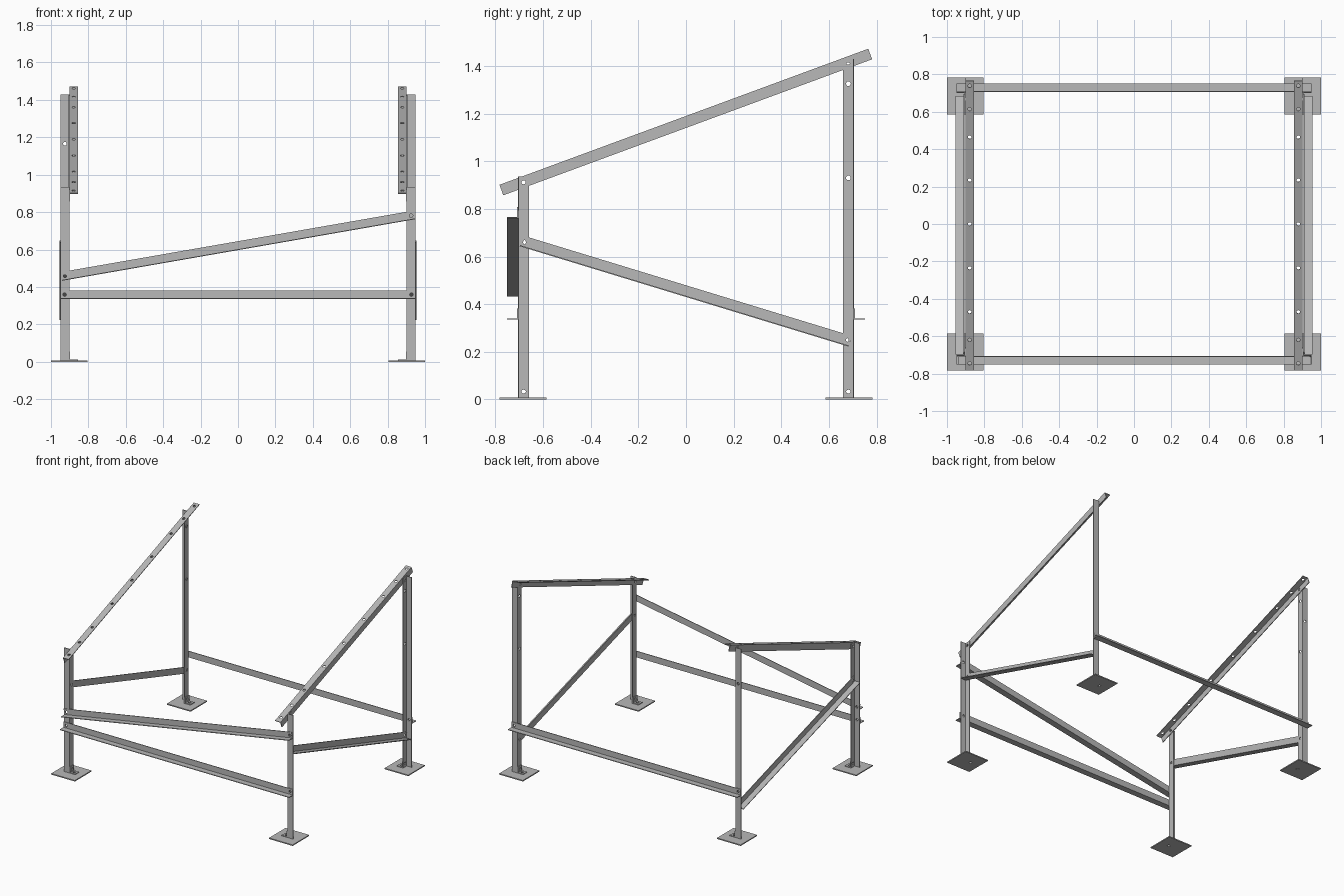
import bpy
import bmesh
from mathutils import Vector, Matrix

cube = bpy.data.objects.get("Cube")
if cube:
    bpy.data.objects.remove(cube, do_unlink=True)

steel = bpy.data.materials.new("galvanised_grey")
steel.use_nodes = True
GREY = (0.48, 0.48, 0.48, 1)
steel.diffuse_color = GREY
steel.node_tree.nodes["Principled BSDF"].inputs["Base Color"].default_value = GREY

T = 0.005       # sheet thickness
W = 0.047       # flange width
X_IN = 0.902    # inner face of the legs
Y_OUT = 0.705   # outer face of the legs


def make_object(name, bm):
    bmesh.ops.recalc_face_normals(bm, faces=bm.faces)
    mesh = bpy.data.meshes.new(name)
    bm.to_mesh(mesh)
    bm.free()
    mesh.materials.append(steel)
    obj = bpy.data.objects.new(name, mesh)
    bpy.context.scene.collection.objects.link(obj)
    return obj


def drill(obj, holes):
    """Cut round holes given as (centre, axis, radius)."""
    if not holes:
        return
    bm = bmesh.new()
    for centre, axis, radius in holes:
        turn = axis.to_track_quat('Z', 'Y').to_matrix().to_4x4()
        bmesh.ops.create_cone(bm, cap_ends=True, segments=12, radius1=radius,
                              radius2=radius, depth=0.03,
                              matrix=Matrix.Translation(centre) @ turn)
    cutter = make_object("hole_cutter", bm)
    cutter.hide_render = True
    mod = obj.modifiers.new("holes", 'BOOLEAN')
    mod.object = cutter
    mod.operation = 'DIFFERENCE'
    mod.solver = 'EXACT'
    graph = bpy.context.evaluated_depsgraph_get()
    mesh = bpy.data.meshes.new_from_object(obj.evaluated_get(graph))
    obj.modifiers.clear()
    obj.data = mesh
    bpy.data.objects.remove(cutter, do_unlink=True)


def angle_bar(name, start, end, a, b, a_holes=(), b_holes=(), radius=0.01):
    """L-section bar: its corner runs start to end, flanges point along a and b.
    Holes are distances along the bar, at mid flange."""
    start, end, a, b = Vector(start), Vector(end), Vector(a), Vector(b)
    u = (end - start).normalized()
    a = (a - u * a.dot(u)).normalized()
    profile = [(0, 0), (W, 0), (W, T), (T, T), (T, W), (0, W)]
    bm = bmesh.new()
    face = bm.faces.new([bm.verts.new(start + a * p + b * q) for p, q in profile])
    grown = bmesh.ops.extrude_face_region(bm, geom=[face], use_keep_orig=True)
    moved = [v for v in grown["geom"] if isinstance(v, bmesh.types.BMVert)]
    bmesh.ops.translate(bm, verts=moved, vec=end - start)
    obj = make_object(name, bm)
    mid = W / 2
    drill(obj, [(start + u * d + a * mid, b, radius) for d in a_holes]
          + [(start + u * d + b * mid, a, radius) for d in b_holes])
    return obj


PLATE = 0.008
for s, side in ((1, "left"), (-1, "right")):
    for q, end in ((-1, "front"), (1, "back")):
        tag = f"{end}_{side}"

        # Base plate
        bm = bmesh.new()
        bmesh.ops.create_cube(bm, size=1, matrix=Matrix.Translation(
            (s * X_IN, q * 0.684, PLATE / 2)) @ Matrix.Diagonal((0.196, 0.196, PLATE, 1)))
        plate = make_object("base_plate_" + tag, bm)
        anchor = Vector((s * (X_IN - W / 2), q * (Y_OUT - W / 2), 0))
        drill(plate, [(anchor, Vector((0, 0, 1)), 0.01)])

        # Foot clip joining leg and plate
        angle_bar("foot_clip_" + tag, (s * X_IN, q * Y_OUT, PLATE),
                  (s * X_IN, q * (Y_OUT - W), PLATE), (0, 0, 1), (-s, 0, 0),
                  [W / 2], [W / 2])

        # Upright leg
        if q < 0:
            top = 0.935
            outer = [0.36, 0.455 if s < 0 else 0.78]
            inner = [0.035, 0.66, 0.91]
        else:
            top = 1.43
            outer = [0.36] + ([1.165] if s < 0 else [])
            inner = [0.035, 0.25, 0.93, 1.325, 1.405]
        angle_bar("leg_" + tag, (s * X_IN, q * Y_OUT, PLATE),
                  (s * X_IN, q * Y_OUT, top), (s, 0, 0), (0, -q, 0),
                  [z - PLATE for z in outer], [z - PLATE for z in inner])

    # Sloping side brace
    bx = s * (X_IN + T)
    angle_bar("side_brace_" + side, (bx, -0.698, 0.643), (bx, 0.682, 0.222),
              (0, 0, 1), (s, 0, 0), [0.018, 1.425])

    # Sloping top rail with mounting holes
    rail_ys = (-0.745, -0.62, -0.47, -0.235, 0, 0.235, 0.465, 0.615, 0.74)
    stretch = 1.065
    angle_bar("top_rail_" + side, (s * X_IN, -0.783, 0.901), (s * X_IN, 0.765, 1.472),
              (0, 0, -1), (-s, 0, 0),
              [(y + 0.775) * stretch for y in (-0.683, 0.68)],
              [(y + 0.783) * stretch for y in rail_ys])

# Level cross beams
for q, end in ((-1, "front"), (1, "back")):
    angle_bar("cross_beam_" + end, (-0.95, q * Y_OUT, 0.335), (0.95, q * Y_OUT, 0.335),
              (0, 0, 1), (0, q, 0), [0.022, 1.878])

# Diagonal front brace
angle_bar("front_diagonal_brace", (-0.94, -Y_OUT, 0.433), (0.948, -Y_OUT, 0.762),
          (0, 0, 1), (0, -1, 0), [0.02, 1.897])
